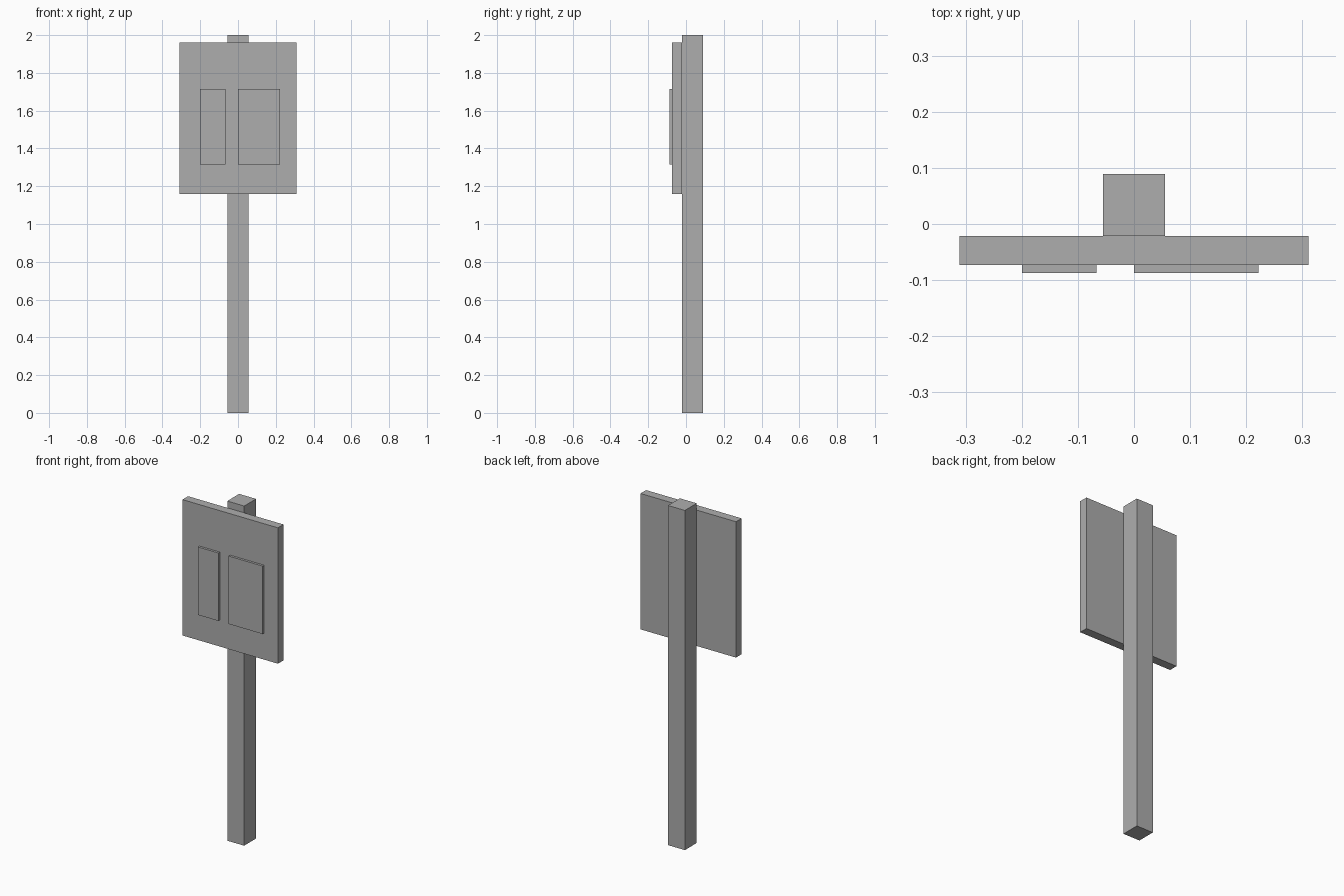
import bpy
import bmesh
from mathutils import Matrix, Vector

if "Cube" in bpy.data.objects:
    bpy.data.objects.remove(bpy.data.objects["Cube"])

grey = bpy.data.materials.new("plain grey")
grey.diffuse_color = (0.42, 0.42, 0.42, 1)
grey.use_nodes = True
grey.node_tree.nodes["Principled BSDF"].inputs["Base Color"].default_value = grey.diffuse_color


def box(name, x, y, z):
    """Box spanning the given (min, max) ranges."""
    spans = (x, y, z)
    centre = Vector([(a + b) / 2 for a, b in spans])
    size = Vector([b - a for a, b in spans])
    bm = bmesh.new()
    bmesh.ops.create_cube(bm, size=1, matrix=Matrix.Diagonal(size.to_4d()))
    mesh = bpy.data.meshes.new(name)
    bm.to_mesh(mesh)
    bm.free()
    mesh.materials.append(grey)
    obj = bpy.data.objects.new(name, mesh)
    obj.location = centre
    bpy.context.collection.objects.link(obj)
    return obj


BACK, BOARD_BACK, BOARD_FRONT, FRONT = 0.089, -0.021, -0.073, -0.087

# Square post standing on the ground
box("post", (-0.055, 0.055), (BOARD_BACK, BACK), (0, 2))

# Sign board fixed to the front of the post
box("sign_board", (-0.311, 0.311), (BOARD_FRONT, BOARD_BACK), (1.16, 1.96))

# Two raised notice panels on the board
for name, x in (("narrow_panel", (-0.2, -0.067)), ("wide_panel", (0, 0.222))):
    box(name, x, (FRONT, BOARD_FRONT), (1.316, 1.716))
